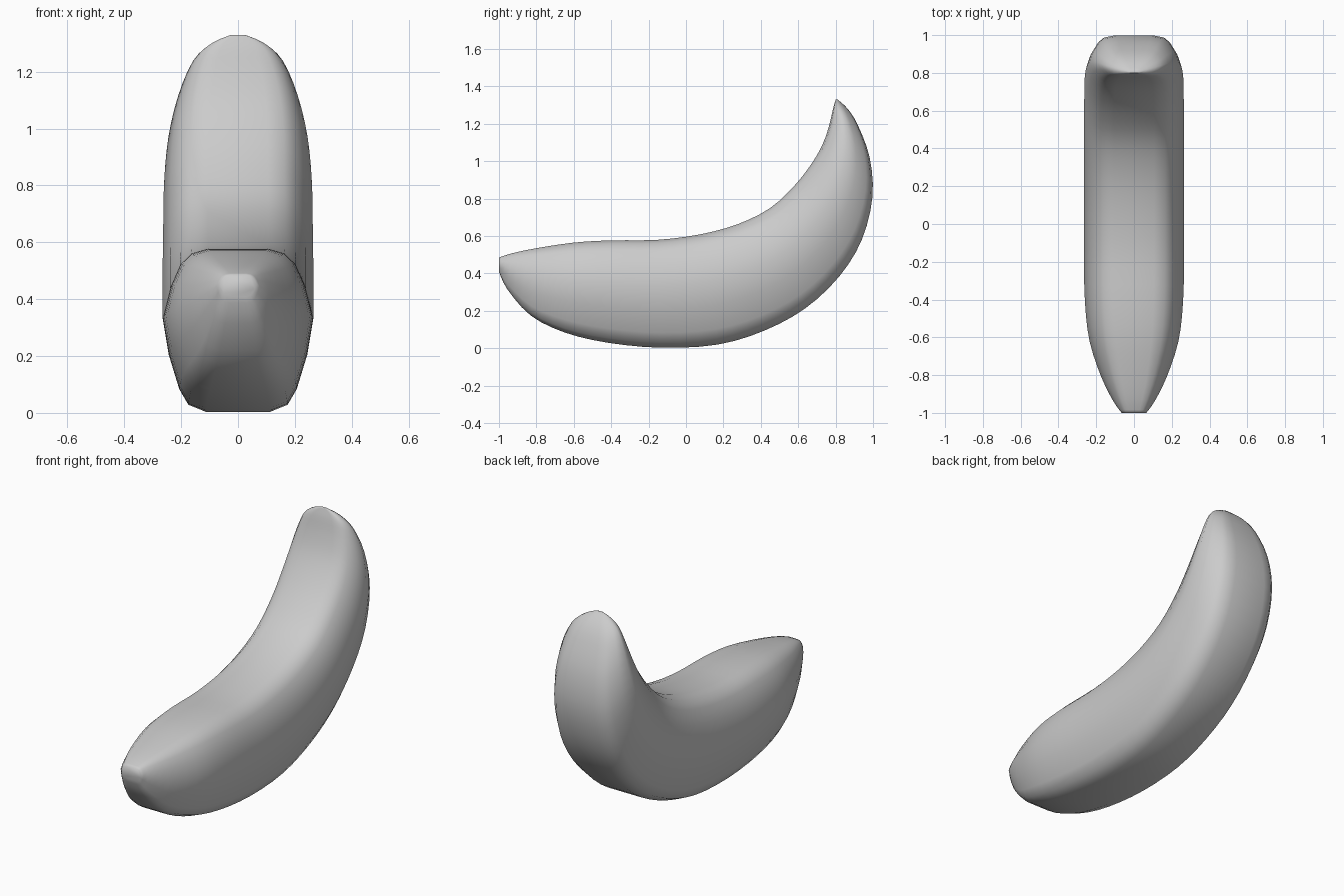
import bpy, bmesh

if "Cube" in bpy.data.objects:
    bpy.data.objects.remove(bpy.data.objects["Cube"])

# Stations along the fruit: inner edge (y, z), outer edge (y, z), half width
stations = [
    (-1.00, .485, -1.00, .41, .065), (-.93, .508, -.955, .315, .108),
    (-.80, .535, -.83, .175, .172), (-.60, .565, -.65, .085, .235),
    (-.40, .577, -.42, .03, .26), (-.15, .580, -.13, .003, .265),
    (.08, .61, .17, .02, .265), (.28, .665, .42, .095, .265),
    (.45, .75, .64, .215, .265), (.58, .87, .82, .385, .263),
    (.67, .985, .94, .58, .26), (.73, 1.09, .997, .81, .245),
    (.765, 1.19, .982, 1.02, .21), (.785, 1.275, .92, 1.19, .158),
    (.795, 1.312, .865, 1.28, .095), (.80, 1.33, .81, 1.33, .025),
]
# Half cross-section: (fraction of half width, fraction from outer to inner edge)
half = [(.42, 0), (.66, .045), (.78, .14), (.92, .35), (1, .57),
        (.9, .76), (.77, .9), (.62, .97), (.4, 1)]
section = half + [(-u, t) for u, t in reversed(half)]


def spline(points, steps):
    """Smooth Catmull-Rom refinement of the stations."""
    p = [points[0]] + points + [points[-1]]
    out = []
    for a, b, c, d in zip(p, p[1:], p[2:], p[3:]):
        for k in range(steps):
            t = k / steps
            out.append([.5 * (2 * q + (r - o) * t + (2 * o - 5 * q + 4 * r - s) * t * t
                              + (3 * q - o - 3 * r + s) * t ** 3)
                        for o, q, r, s in zip(a, b, c, d)])
    return out + [points[-1]]


# Loft the body and close both ends
bm = bmesh.new()
rings = []
for yi, zi, yo, zo, w in spline(stations, 3):
    rings.append([bm.verts.new((u * w, yo + (yi - yo) * t, max(0, zo + (zi - zo) * t)))
                  for u, t in section])
n = len(section)
for a, b in zip(rings, rings[1:]):
    for i in range(n):
        j = (i + 1) % n
        bm.faces.new((a[i], a[j], b[j], b[i]))
bm.faces.new(rings[0])
bm.faces.new(rings[-1])
bmesh.ops.recalc_face_normals(bm, faces=bm.faces)
mesh = bpy.data.meshes.new("banana_body")
bm.to_mesh(mesh)
bm.free()
banana = bpy.data.objects.new("banana_body", mesh)
bpy.context.collection.objects.link(banana)
for poly in mesh.polygons:
    poly.use_smooth = True
